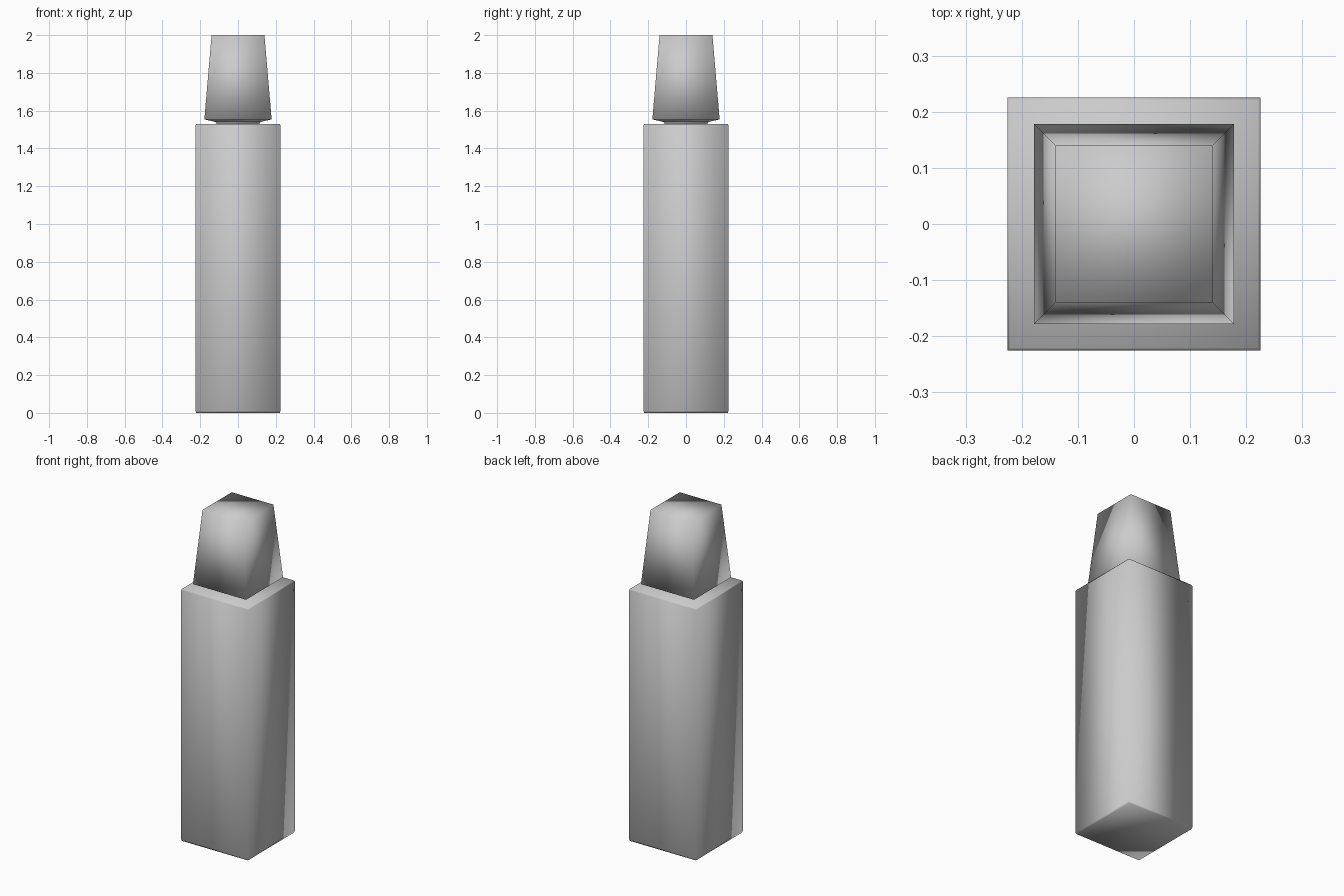
import bpy, bmesh

cube = bpy.data.objects.get("Cube")
if cube:
    bpy.data.objects.remove(cube, do_unlink=True)

grey = bpy.data.materials.new("light_grey")
grey.use_nodes = True
colour = (0.6, 0.6, 0.6, 1)
grey.diffuse_color = colour
grey.node_tree.nodes["Principled BSDF"].inputs["Base Color"].default_value = colour


def square_loft(name, profile):
    """Loft square sections given as (half width, height), bottom to top."""
    bm = bmesh.new()
    rings = [[bm.verts.new((sx * w, sy * w, z))
              for sx, sy in ((-1, -1), (1, -1), (1, 1), (-1, 1))]
             for w, z in profile]
    for low, high in zip(rings, rings[1:]):
        for i in range(4):
            j = (i + 1) % 4
            bm.faces.new((low[i], low[j], high[j], high[i]))
    bm.faces.new(rings[0][::-1])
    bm.faces.new(rings[-1])
    for face in bm.faces:
        face.smooth = True
    mesh = bpy.data.meshes.new(name)
    bm.to_mesh(mesh)
    bm.free()
    mesh.materials.append(grey)
    obj = bpy.data.objects.new(name, mesh)
    bpy.context.collection.objects.link(obj)
    return obj


# Tall square body with fine bevels at both ends
square_loft("bottle_body", [(0.221, 0), (0.225, 0.01), (0.225, 1.523), (0.221, 1.53)])

# Short neck under the cap
square_loft("neck", [(0.11, 1.525), (0.122, 1.545)])

# Tapered cap with a shallow sloping underside
square_loft("cap", [(0.122, 1.541), (0.178, 1.554), (0.14, 2.0)])
